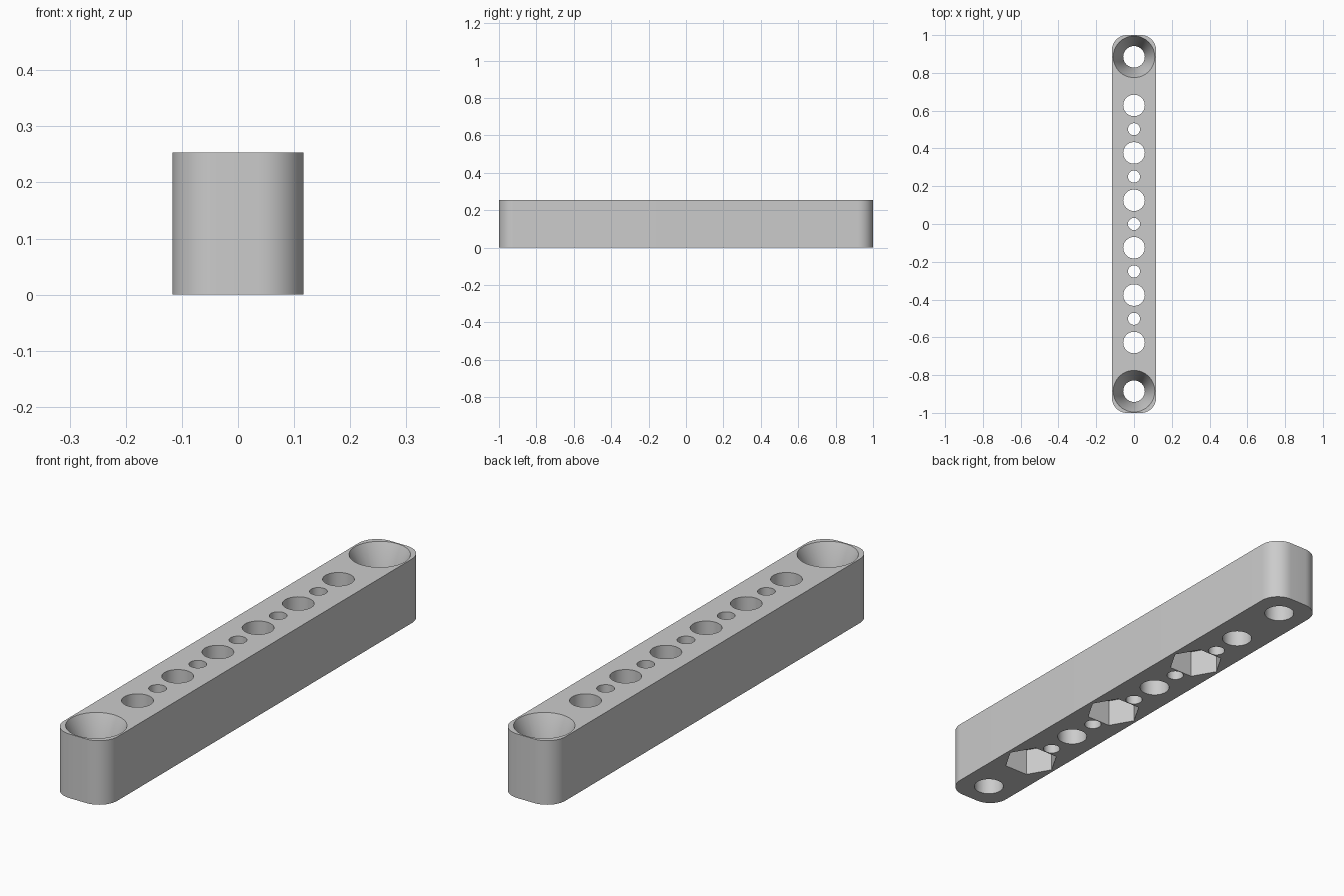
import bpy, bmesh, math
from mathutils import Matrix

cube = bpy.data.objects.get("Cube")
if cube:
    bpy.data.objects.remove(cube, do_unlink=True)

WIDTH, LENGTH, HEIGHT, CORNER = 0.234, 2.0, 0.253, 0.08
PITCH, END_Y = 0.251, 0.885

grey = bpy.data.materials.new("plain grey")
grey.use_nodes = True
colour = (0.6, 0.6, 0.6, 1)
grey.diffuse_color = colour
grey.node_tree.nodes["Principled BSDF"].inputs["Base Color"].default_value = colour


def make_object(name, bm):
    mesh = bpy.data.meshes.new(name)
    bmesh.ops.recalc_face_normals(bm, faces=bm.faces)
    bm.to_mesh(mesh)
    bm.free()
    mesh.materials.append(grey)
    obj = bpy.data.objects.new(name, mesh)
    bpy.context.collection.objects.link(obj)
    return obj


def add_plug(bm, y, bottom, top, r_low, r_high, sides=48):
    """Upright prism or cone frustum centred on x = 0."""
    bmesh.ops.create_cone(bm, cap_ends=True, segments=sides, radius1=r_low,
                          radius2=r_high, depth=top - bottom,
                          matrix=Matrix.Translation((0, y, (bottom + top) / 2)))


# Bar with rounded upright corners
bm = bmesh.new()
bmesh.ops.create_cube(bm, size=1)
bmesh.ops.scale(bm, vec=(WIDTH, LENGTH, HEIGHT), verts=bm.verts)
bmesh.ops.translate(bm, vec=(0, 0, HEIGHT / 2), verts=bm.verts)
upright = [e for e in bm.edges if abs(e.verts[0].co.z - e.verts[1].co.z) > 0.1]
bmesh.ops.bevel(bm, geom=upright, offset=CORNER, segments=12,
                profile=0.5, affect='EDGES')
bar = make_object("drilled_bar", bm)

# Through holes: wide and narrow ones alternate, plus one at each end
holes = bmesh.new()
for i in range(-5, 6):
    radius = 0.057 if i % 2 else 0.032
    add_plug(holes, i * PITCH / 2, -0.1, HEIGHT + 0.1, radius, radius)
for y in (-END_Y, END_Y):
    add_plug(holes, y, -0.1, HEIGHT + 0.1, 0.057, 0.057)

# Conical recesses at the ends of the top, carried a little above it
cones = bmesh.new()
depth, over = 0.125, 0.02
slope = (0.11 - 0.057) / depth
for y in (-END_Y, END_Y):
    add_plug(cones, y, HEIGHT - depth, HEIGHT + over, 0.057, 0.11 + slope * over)

# Hexagonal nut pockets under every other wide hole, points towards the sides
nuts = bmesh.new()
for i in (-5, -1, 3):
    add_plug(nuts, i * PITCH / 2, -0.1, 0.11, 0.105, 0.105, sides=6)
bmesh.ops.rotate(nuts, verts=nuts.verts, cent=(0, 0, 0),
                 matrix=Matrix.Identity(3))
for v in nuts.verts:
    # quarter turn of each prism about its own axis
    centre = min((i * PITCH / 2 for i in (-5, -1, 3)), key=lambda c: abs(c - v.co.y))
    x, y = v.co.x, v.co.y - centre
    v.co.x, v.co.y = -y, centre + x

# Cut everything out of the bar
bpy.context.view_layer.objects.active = bar
bar.select_set(True)
for name, bm in (("hole_cutter", holes), ("cone_cutter", cones), ("nut_cutter", nuts)):
    cutter = make_object(name, bm)
    cutter.hide_render = True
    mod = bar.modifiers.new(name, 'BOOLEAN')
    mod.operation, mod.solver, mod.object = 'DIFFERENCE', 'EXACT', cutter
    bpy.ops.object.modifier_apply(modifier=mod.name)
    bpy.data.objects.remove(cutter, do_unlink=True)

bpy.ops.object.shade_smooth_by_angle(angle=math.radians(25))
